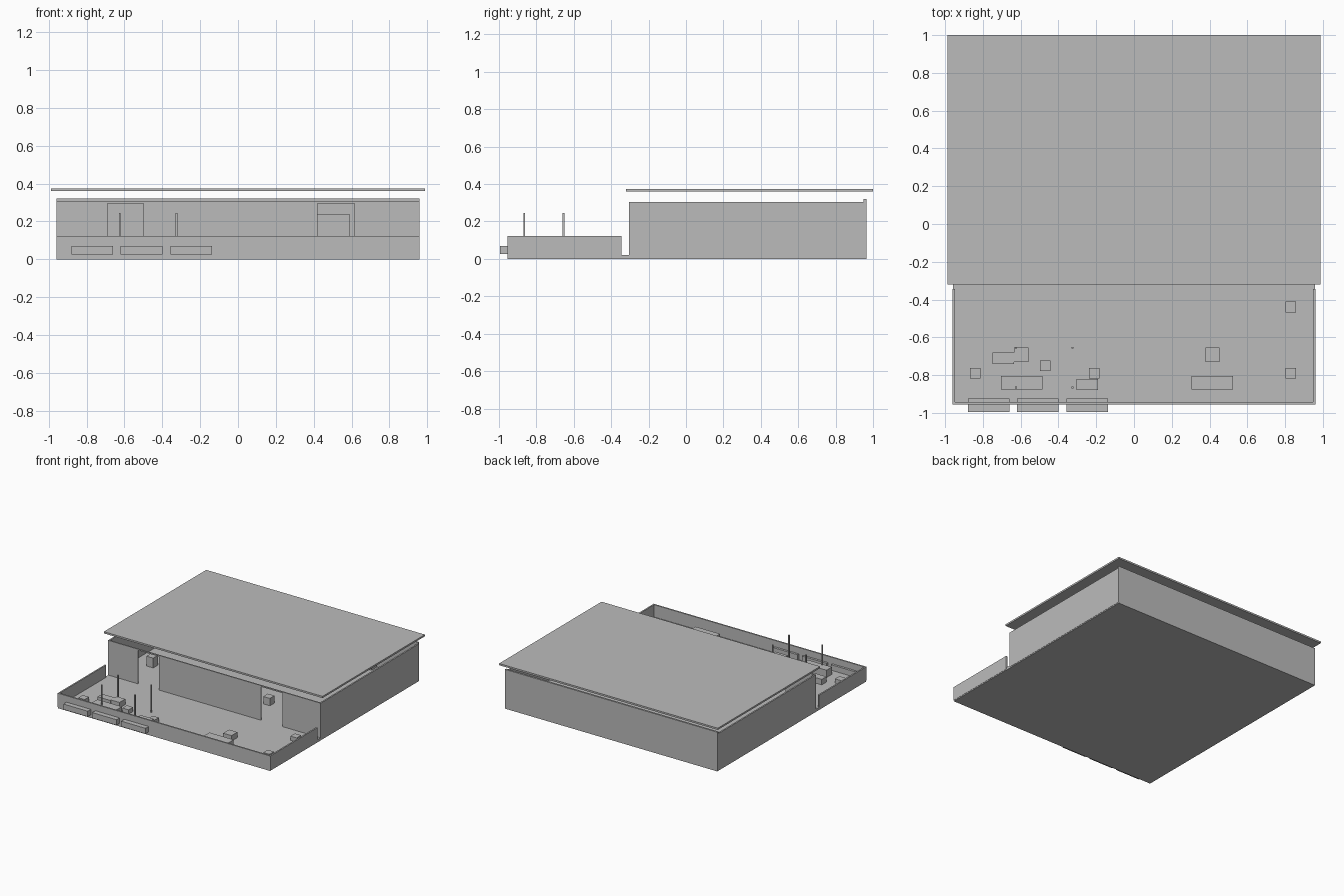
import bpy

if "Cube" in bpy.data.objects:
    bpy.data.objects.remove(bpy.data.objects["Cube"])

grey = bpy.data.materials.new("plain grey")
grey.diffuse_color = (0.5, 0.5, 0.5, 1)
grey.use_nodes = True
grey.node_tree.nodes["Principled BSDF"].inputs["Base Color"].default_value = grey.diffuse_color


def box(name, x0, x1, y0, y1, z0, z1):
    """Box given by its limits on each axis."""
    bpy.ops.mesh.primitive_cube_add(
        size=1, location=((x0 + x1) / 2, (y0 + y1) / 2, (z0 + z1) / 2))
    ob = bpy.context.object
    ob.name = name
    ob.scale = (x1 - x0, y1 - y0, z1 - z0)
    bpy.ops.object.transform_apply(location=False, rotation=False, scale=True)
    ob.data.materials.append(grey)
    return ob


def block(name, x, y, w, d, h):
    """Block standing on the floor, given by centre and size."""
    return box(name, x - w / 2, x + w / 2, y - d / 2, y + d / 2, FLOOR, FLOOR + h)


FLOOR = 0.022
W = 0.96  # half width of the house

# Ground slab and floating roof
box("floor_slab", -W + 0.002, W - 0.002, -0.955, 0.965, 0, FLOOR)
box("roof", -0.987, 0.987, -0.32, 1.0, 0.36, 0.374)

# Side walls: tall at the house, low around the terrace
for side, s in (("left", -1), ("right", 1)):
    x0, x1 = sorted((s * W, s * (W - 0.012)))
    box(side + "_house_wall", x0, x1, -0.3, 0.95, 0.008, 0.305)
    box(side + "_terrace_wall", x0, x1, -0.955, -0.345, 0.008, 0.122)

# Back wall and terrace front wall
box("back_wall", -W, W, 0.95, 0.965, 0.008, 0.32)
box("terrace_front_wall", -W, W, -0.955, -0.943, 0.008, 0.122)

# House front with two doorways and thin lintels
for i, (x0, x1) in enumerate(((-W, -0.69), (-0.5, 0.42), (0.615, W))):
    box(f"front_wall_{i}", x0, x1, -0.305, -0.295, FLOOR, 0.305)
for i, (x0, x1) in enumerate(((-0.69, -0.5), (0.42, 0.615))):
    box(f"door_lintel_{i}", x0, x1, -0.305, -0.295, 0.295, 0.305)

# Planters set through the terrace front wall
for i, x in enumerate((-0.77, -0.51, -0.248)):
    box(f"planter_{i}", x - 0.11, x + 0.11, -0.995, -0.925, 0.025, 0.07)

# Canopy posts
for x in (-0.625, -0.325):
    for y in (-0.655, -0.865):
        block("canopy_post", x, y, 0.01, 0.01, 0.223)

# Terrace furniture
for x in (-0.595, 0.415):
    block("table", x, -0.84, 0.22, 0.07, 0.06)
for x in (-0.597, 0.415):
    block("seat", x, -0.692, 0.075, 0.075, 0.045)
block("bench", -0.692, -0.71, 0.115, 0.06, 0.045)
block("bench", -0.247, -0.85, 0.115, 0.06, 0.045)
for x, y in ((-0.84, -0.79), (-0.47, -0.75), (-0.21, -0.79), (0.83, -0.44), (0.83, -0.79)):
    block("stool", x, y, 0.057, 0.057, 0.035)

# Indoor furniture
block("cabinet", -0.787, 0.017, 0.06, 0.06, 0.08)
block("side_table", 0.3, -0.03, 0.06, 0.06, 0.06)
box("wardrobe", 0.37, 0.59, 0.88, 0.945, FLOOR, 0.24)
